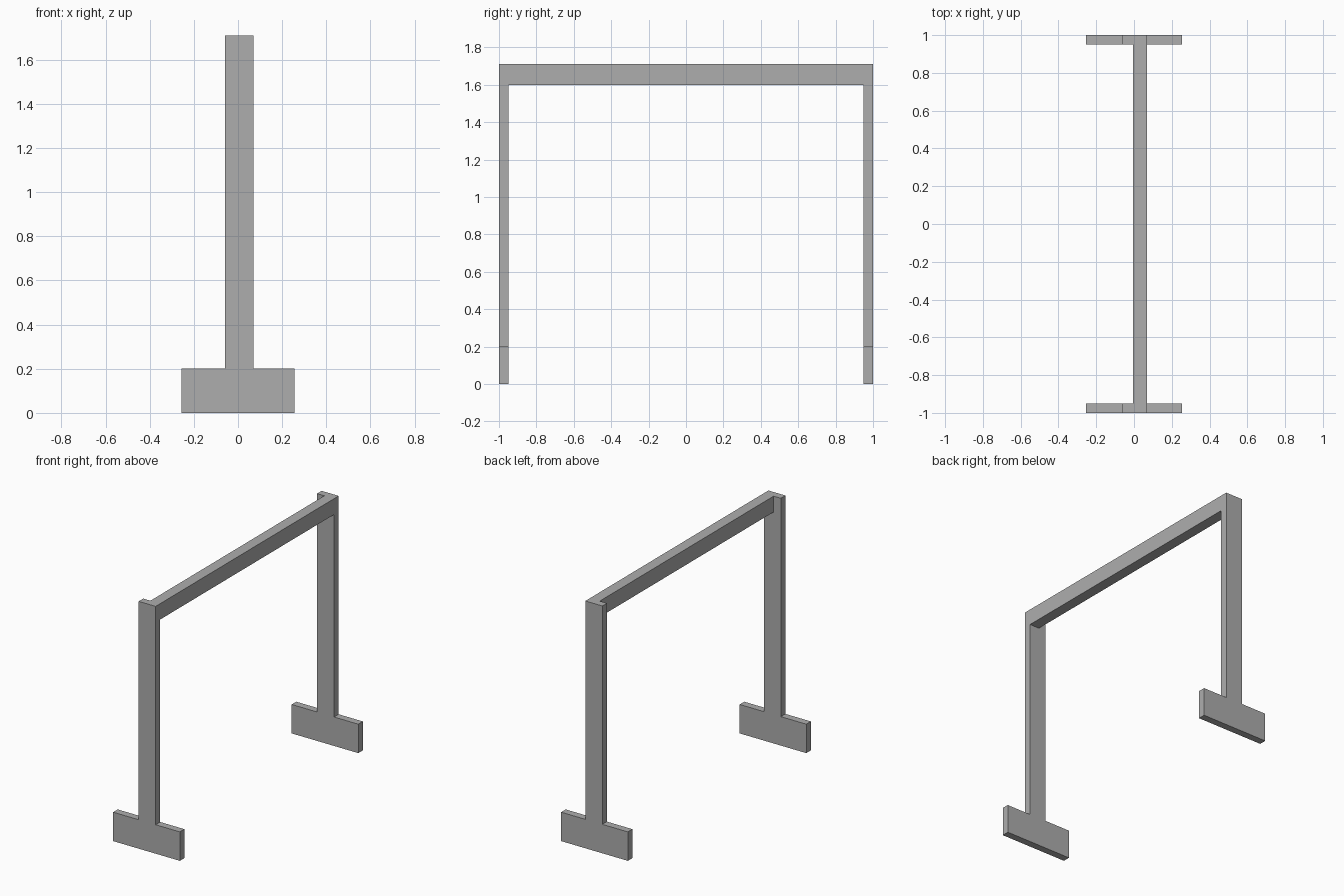
import bpy
import bmesh

cube = bpy.data.objects.get("Cube")
if cube:
    bpy.data.objects.remove(cube, do_unlink=True)

THICK = 0.05
HEIGHT = 1.71
FOOT_HALF, FOOT_TOP = 0.255, 0.2
POST_MIN, POST_MAX = -0.06, 0.07

grey = bpy.data.materials.new("plain_grey")
grey.use_nodes = True
colour = (0.42, 0.42, 0.42, 1)
grey.diffuse_color = colour
grey.node_tree.nodes["Principled BSDF"].inputs["Base Color"].default_value = colour


def extrude_profile(name, profile, y_start, y_end):
    """Extrude an x-z outline along y into a solid."""
    bm = bmesh.new()
    face = bm.faces.new([bm.verts.new((x, y_start, z)) for x, z in profile])
    result = bmesh.ops.extrude_face_region(bm, geom=[face])
    moved = [v for v in result["geom"] if isinstance(v, bmesh.types.BMVert)]
    bmesh.ops.translate(bm, verts=moved, vec=(0, y_end - y_start, 0))
    bmesh.ops.recalc_face_normals(bm, faces=bm.faces)
    mesh = bpy.data.meshes.new(name)
    bm.to_mesh(mesh)
    bm.free()
    mesh.materials.append(grey)
    obj = bpy.data.objects.new(name, mesh)
    bpy.context.collection.objects.link(obj)
    return obj


# Upright post and wide foot cut as one inverted-T board, one at each end
board = [
    (-FOOT_HALF, 0), (FOOT_HALF, 0), (FOOT_HALF, FOOT_TOP),
    (POST_MAX, FOOT_TOP), (POST_MAX, HEIGHT), (POST_MIN, HEIGHT),
    (POST_MIN, FOOT_TOP), (-FOOT_HALF, FOOT_TOP),
]
extrude_profile("front_upright", board, -1, -1 + THICK)
extrude_profile("back_upright", board, 1 - THICK, 1)

# Top rail, flush with the left edge and top of the posts
rail = [(-0.005, 1.6), (POST_MAX, 1.6), (POST_MAX, HEIGHT), (-0.005, HEIGHT)]
extrude_profile("top_rail", rail, -1 + THICK, 1 - THICK)
